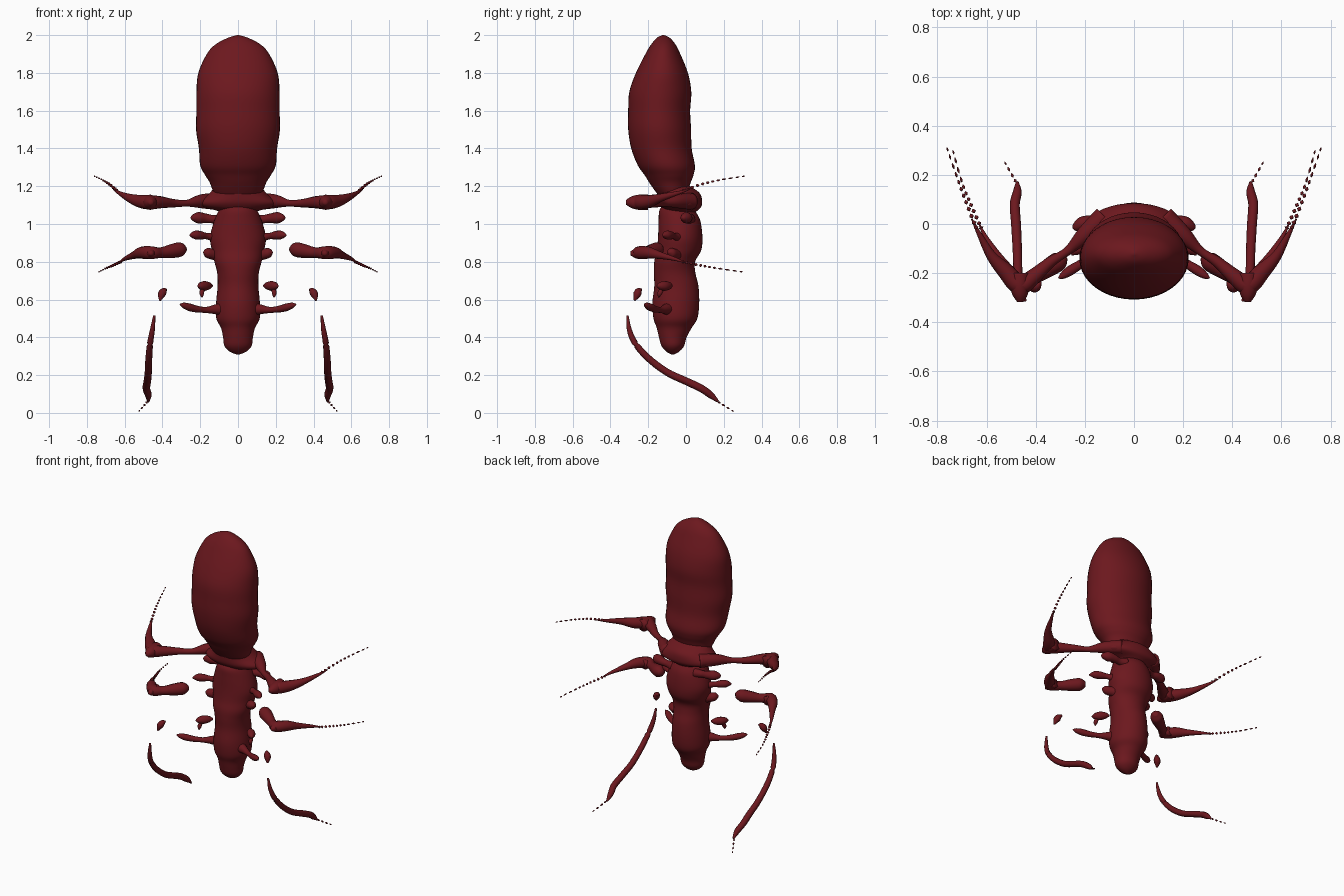
import bpy, bmesh, math
from mathutils import Vector

mat = bpy.data.materials.new("dark_red")
mat.diffuse_color = (0.15, 0.009, 0.013, 1)


def spline(pts, sub):
    """Catmull-Rom samples through tuples of any length."""
    P = [pts[0]] + list(pts) + [pts[-1]]
    out = []
    for i in range(1, len(P) - 2):
        for k in range(sub):
            t = k / sub
            out.append([0.5 * (2 * b + (c - a) * t + (2 * a - 5 * b + 4 * c - d) * t * t
                               + (3 * b - a - 3 * c + d) * t ** 3)
                        for a, b, c, d in zip(P[i - 1], P[i], P[i + 1], P[i + 2])])
    return out + [list(pts[-1])]


def add_rings(bm, rings):
    """Skin a list of closed rings and cap both ends."""
    vs = [[bm.verts.new(p) for p in r] for r in rings]
    n = len(vs[0])
    for a, b in zip(vs, vs[1:]):
        for j in range(n):
            bm.faces.new((a[j], a[(j + 1) % n], b[(j + 1) % n], b[j]))
    bm.faces.new(vs[0][::-1])
    bm.faces.new(vs[-1])


def finish(bm, name, mirror):
    bmesh.ops.recalc_face_normals(bm, faces=bm.faces)
    me = bpy.data.meshes.new(name)
    bm.to_mesh(me)
    bm.free()
    me.materials.append(mat)
    for p in me.polygons:
        p.use_smooth = True
    ob = bpy.data.objects.new(name, me)
    bpy.context.collection.objects.link(ob)
    if mirror:
        ob.modifiers.new("mirror", 'MIRROR').use_mirror_merge = False


def body(name, prof, n=40):
    """Loft from rows of (z, half width, y front, y back)."""
    bm = bmesh.new()
    rings = []
    for z, w, y0, y1 in spline(prof, 5):
        c, h = (y0 + y1) / 2, max((y1 - y0) / 2, 0.002)
        w = max(w, 0.002)
        rings.append([(w * math.cos(2 * math.pi * j / n), c + h * math.sin(2 * math.pi * j / n), z)
                      for j in range(n)])
    add_rings(bm, rings)
    finish(bm, name, False)


def limb_rings(bm, pts, sub=5, n=12):
    s = spline(pts, sub)
    c = [Vector(p[:3]) for p in s]
    rings = []
    for i, p in enumerate(s):
        t = (c[min(i + 1, len(c) - 1)] - c[max(i - 1, 0)]).normalized()
        ref = Vector((1, 0, 0)) if abs(t.z) > 0.8 else Vector((0, 0, 1))
        u = t.cross(ref).normalized()
        v = t.cross(u)
        r = max(p[3], 0.001)
        rings.append([c[i] + r * (math.cos(2 * math.pi * j / n) * u + math.sin(2 * math.pi * j / n) * v)
                      for j in range(n)])
    add_rings(bm, rings)


def limb(name, *paths):
    """Mirrored tapered tubes from rows of (x, y, z, radius)."""
    bm = bmesh.new()
    for p in paths:
        limb_rings(bm, p)
    finish(bm, name, True)


def dashes(name, path, sub=4):
    """Broken thin tip: a row of slivers along a path."""
    bm = bmesh.new()
    s = spline(path, sub)
    for a, b in zip(s, s[1:]):
        p = [[x + (y - x) * t for x, y in zip(a, b)] for t in (0, 0.3, 0.65)]
        p[0][3] = p[2][3] = 0.001
        limb_rings(bm, p, 2, 6)
    finish(bm, name, True)


# Abdomen
body("abdomen", [
    (2.0, 0.005, -0.125, -0.115), (1.985, 0.055, -0.155, -0.085), (1.95, 0.12, -0.185, -0.055),
    (1.9, 0.165, -0.215, -0.03), (1.8, 0.21, -0.265, 0.01), (1.7, 0.22, -0.3, 0.028),
    (1.6, 0.22, -0.306, 0.022), (1.5, 0.222, -0.306, 0.027), (1.4, 0.207, -0.29, 0.03),
    (1.31, 0.2, -0.255, 0.047), (1.26, 0.175, -0.22, 0.04), (1.22, 0.15, -0.195, 0.025),
    (1.17, 0.13, -0.16, 0.01), (1.12, 0.1, -0.12, 0.0)])

# Waist shield carrying the upper legs
body("waist_shield", [
    (1.2, 0.12, -0.14, 0.02), (1.175, 0.14, -0.15, 0.06), (1.15, 0.165, -0.15, 0.08),
    (1.115, 0.205, -0.145, 0.085), (1.09, 0.19, -0.13, 0.08), (1.07, 0.11, -0.11, 0.06),
    (1.05, 0.08, -0.1, 0.03)])

# Thorax and head
body("thorax_and_head", [
    (1.11, 0.08, -0.11, 0.03), (1.075, 0.1, -0.14, 0.045), (1.02, 0.125, -0.145, 0.075),
    (0.93, 0.148, -0.148, 0.087), (0.86, 0.138, -0.155, 0.08), (0.8, 0.125, -0.168, 0.048),
    (0.74, 0.11, -0.17, 0.05), (0.67, 0.108, -0.168, 0.066), (0.58, 0.116, -0.178, 0.07),
    (0.5, 0.115, -0.172, 0.06), (0.45, 0.09, -0.155, 0.03), (0.4, 0.079, -0.143, 0.003),
    (0.355, 0.072, -0.13, -0.01), (0.325, 0.045, -0.105, -0.035), (0.308, 0.005, -0.075, -0.065)])

# Upper legs with pointed knees
limb("upper_leg",
     [(0.12, 0.03, 1.12, 0.045), (0.2, -0.045, 1.12, 0.036), (0.27, -0.11, 1.11, 0.018),
      (0.34, -0.155, 1.11, 0.022), (0.41, -0.215, 1.115, 0.032), (0.465, -0.25, 1.115, 0.038),
      (0.52, -0.195, 1.12, 0.034), (0.58, -0.13, 1.14, 0.021), (0.63, -0.04, 1.165, 0.01),
      (0.66, 0.02, 1.185, 0.003)],
     [(0.465, -0.2, 1.115, 0.04), (0.465, -0.25, 1.115, 0.04), (0.463, -0.29, 1.115, 0.03),
      (0.462, -0.318, 1.115, 0.012)])
dashes("upper_leg_tip", [(0.64, -0.02, 1.175, 0.01), (0.68, 0.08, 1.21, 0.009),
                         (0.72, 0.19, 1.235, 0.006), (0.765, 0.32, 1.255, 0.004)])

# Middle legs
limb("middle_leg",
     [(0.28, -0.13, 0.865, 0.015), (0.305, -0.15, 0.865, 0.038), (0.35, -0.18, 0.857, 0.037),
      (0.41, -0.22, 0.848, 0.028), (0.46, -0.25, 0.848, 0.034), (0.51, -0.2, 0.848, 0.032),
      (0.55, -0.14, 0.835, 0.02), (0.6, -0.06, 0.815, 0.01), (0.63, 0.0, 0.795, 0.003)],
     [(0.46, -0.21, 0.845, 0.03), (0.46, -0.26, 0.845, 0.028), (0.46, -0.295, 0.845, 0.01)])
dashes("middle_leg_tip", [(0.62, -0.02, 0.8, 0.01), (0.66, 0.07, 0.782, 0.009),
                          (0.7, 0.17, 0.765, 0.006), (0.74, 0.31, 0.745, 0.004)])

# Lower legs with a loose upper fragment
limb("lower_leg",
     [(0.443, -0.31, 0.515, 0.006), (0.453, -0.3, 0.44, 0.013), (0.465, -0.27, 0.37, 0.016),
      (0.472, -0.2, 0.29, 0.018), (0.475, -0.1, 0.215, 0.019), (0.48, 0.0, 0.168, 0.02),
      (0.485, 0.08, 0.13, 0.02), (0.475, 0.13, 0.095, 0.018), (0.475, 0.17, 0.06, 0.006)],
     [(0.38, -0.235, 0.655, 0.004), (0.393, -0.25, 0.645, 0.018), (0.405, -0.26, 0.625, 0.02),
      (0.413, -0.272, 0.595, 0.005)])
dashes("lower_leg_tip", [(0.48, 0.17, 0.06, 0.007), (0.505, 0.215, 0.03, 0.006),
                         (0.53, 0.26, 0.003, 0.003)], 2)

# Leg stubs beside the thorax
limb("leg_stub",
     [(0.08, 0.02, 1.025, 0.03), (0.13, 0.01, 1.025, 0.022), (0.17, 0.01, 1.03, 0.025),
      (0.21, 0.0, 1.033, 0.03), (0.24, -0.015, 1.033, 0.016), (0.248, -0.02, 1.033, 0.003)],
     [(0.1, -0.03, 0.925, 0.035), (0.16, -0.06, 0.935, 0.017), (0.2, -0.085, 0.94, 0.023),
      (0.23, -0.105, 0.942, 0.022), (0.255, -0.125, 0.94, 0.004)],
     [(0.08, -0.04, 0.84, 0.04), (0.13, -0.06, 0.84, 0.03), (0.165, -0.08, 0.848, 0.025),
      (0.182, -0.09, 0.85, 0.005)],
     [(0.135, -0.075, 0.673, 0.005), (0.155, -0.09, 0.673, 0.02), (0.18, -0.115, 0.672, 0.026),
      (0.2, -0.14, 0.672, 0.018), (0.213, -0.15, 0.67, 0.004)],
     [(0.19, -0.13, 0.65, 0.012), (0.192, -0.14, 0.63, 0.012), (0.19, -0.145, 0.612, 0.003)])

# Antennae on the head
limb("antenna",
     [(0.07, -0.09, 0.55, 0.04), (0.12, -0.11, 0.548, 0.026), (0.17, -0.135, 0.545, 0.016),
      (0.22, -0.165, 0.55, 0.018), (0.26, -0.19, 0.56, 0.02), (0.29, -0.21, 0.57, 0.014),
      (0.307, -0.22, 0.575, 0.003)])
